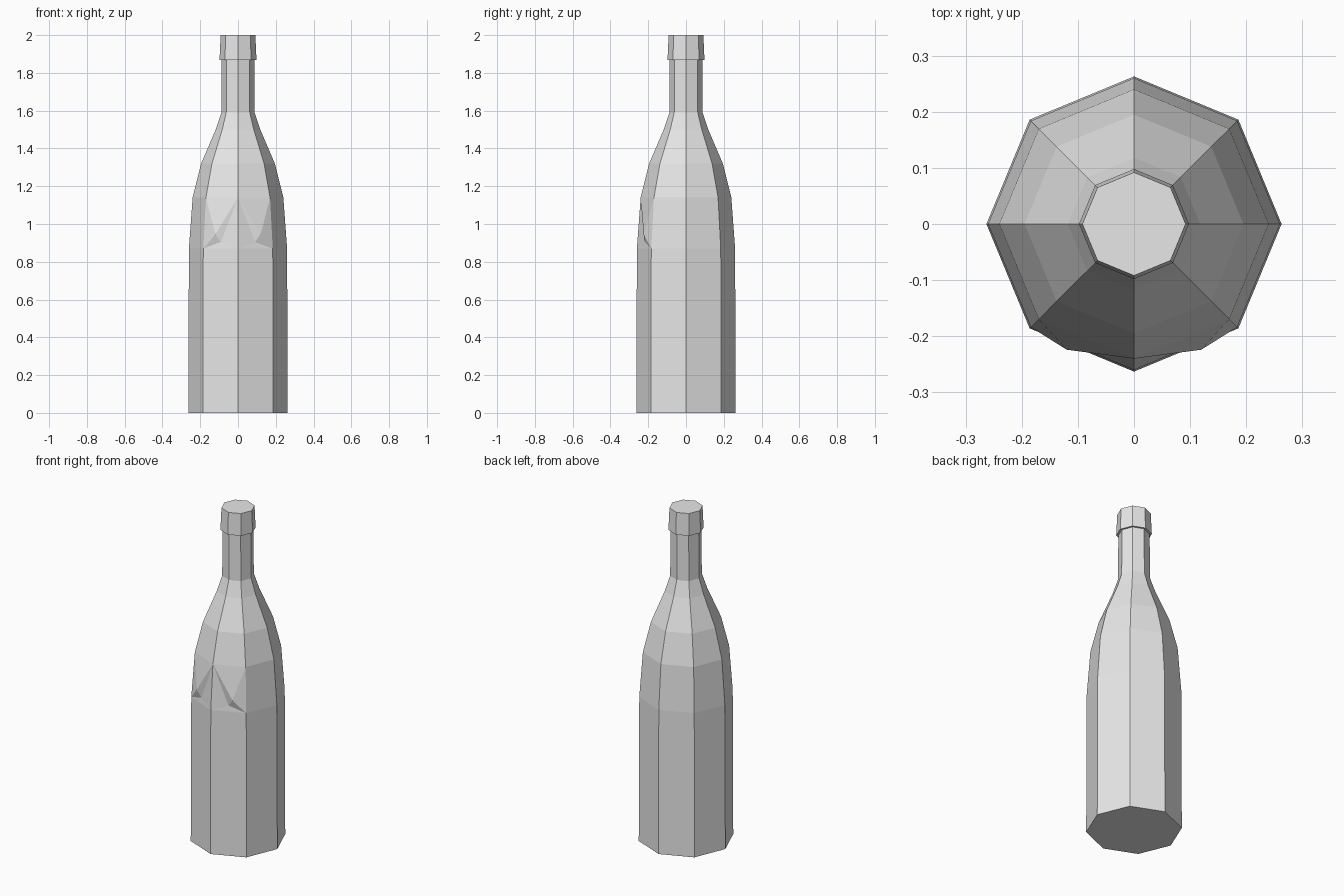
import bpy, bmesh
from math import cos, sin, pi

if "Cube" in bpy.data.objects:
    bpy.data.objects.remove(bpy.data.objects["Cube"])

SIDES = 8

# One plain grey for the whole bottle
grey = bpy.data.materials.new("plain_grey")
grey.use_nodes = True
colour = (0.8, 0.8, 0.8, 1)
grey.diffuse_color = colour
grey.node_tree.nodes["Principled BSDF"].inputs["Base Color"].default_value = colour


def lathe(bm, profile):
    """Sweep (radius, height) pairs into closed octagonal rings; return the rings."""
    rings = [[bm.verts.new((r * cos(2 * pi * i / SIDES), r * sin(2 * pi * i / SIDES), z))
              for i in range(SIDES)] for r, z in profile]
    for low, high in zip(rings, rings[1:]):
        for i in range(SIDES):
            j = (i + 1) % SIDES
            bm.faces.new((low[i], low[j], high[j], high[i]))
    bm.faces.new(rings[0][::-1])
    bm.faces.new(rings[-1])
    return rings


def finish(name, bm):
    bmesh.ops.recalc_face_normals(bm, faces=bm.faces)
    mesh = bpy.data.meshes.new(name)
    bm.to_mesh(mesh)
    bm.free()
    mesh.materials.append(grey)
    bpy.context.collection.objects.link(bpy.data.objects.new(name, mesh))


# Body, shoulder and neck
bm = bmesh.new()
rings = lathe(bm, [(0.263, 0), (0.26, 0.87), (0.24, 1.14), (0.195, 1.32),
                   (0.118, 1.5), (0.088, 1.59), (0.086, 1.88)])

# Small folded bumps on the two front facets of the lower shoulder
low, high = rings[1], rings[2]
front = 6
for side, corner in ((-1, 5), (1, 7)):
    a, top_a, top_f, f = low[corner], high[corner], high[front], low[front]
    bm.faces.remove(bm.faces.get((a, top_a, top_f, f)))
    apex = bm.verts.new((side * 0.12, -0.224, 0.945))
    notch = bm.verts.new((side * 0.09, -0.219, 0.905))
    for face in ((a, top_a, apex), (top_a, top_f, apex), (top_f, notch, apex),
                 (top_f, f, notch), (f, a, notch), (a, apex, notch)):
        bm.faces.new(face)
finish("bottle_body", bm)

# Cap, slightly narrower at the top
bm = bmesh.new()
lathe(bm, [(0.098, 1.868), (0.092, 2.0)])
finish("bottle_cap", bm)
